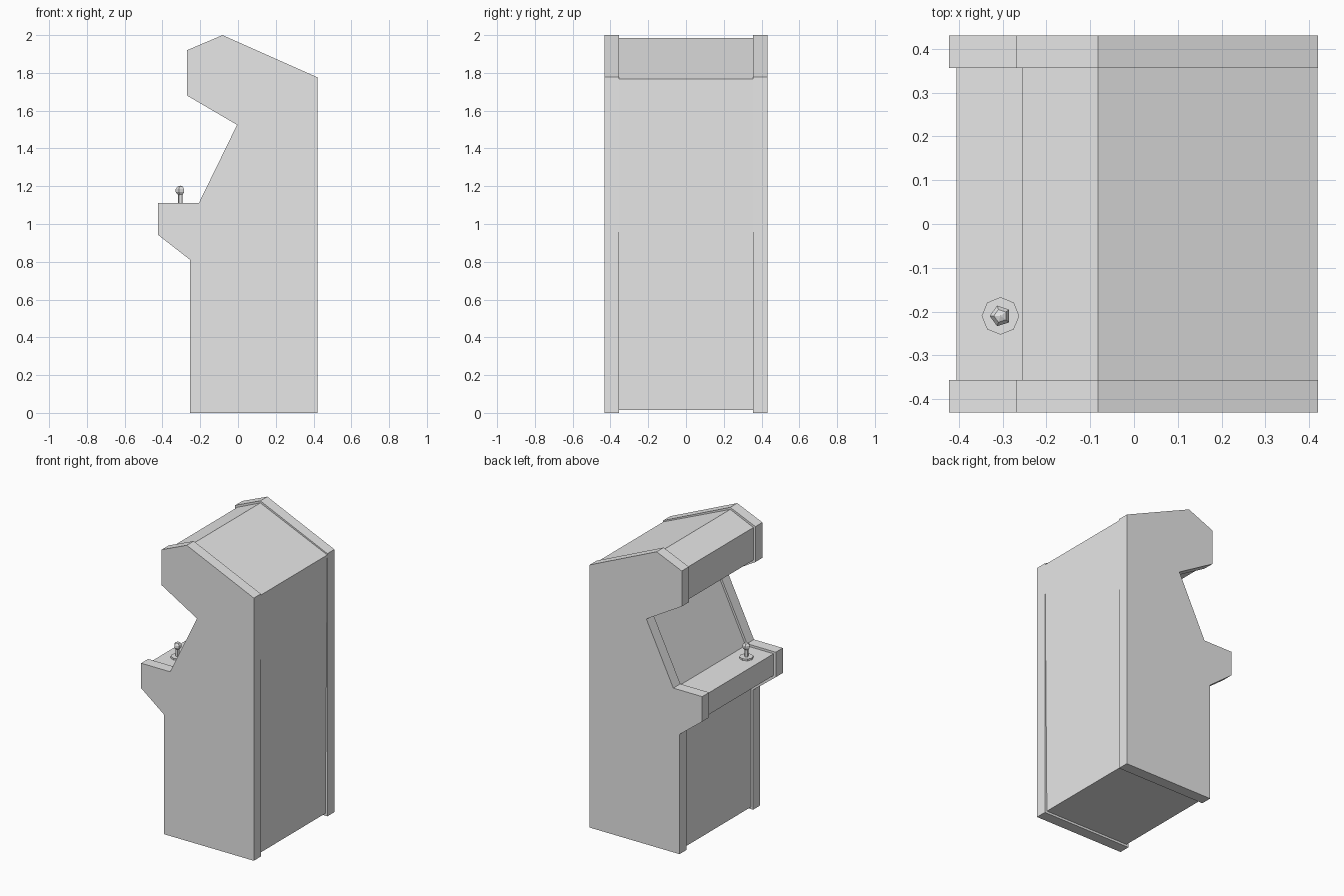
import bpy
import bmesh

cube = bpy.data.objects.get("Cube")
if cube:
    bpy.data.objects.remove(cube)

grey = bpy.data.materials.new("light_grey")
grey.use_nodes = True
grey.diffuse_color = (0.8, 0.8, 0.8, 1)
grey.node_tree.nodes["Principled BSDF"].inputs["Base Color"].default_value = grey.diffuse_color


def finish(name, bm):
    """Turn a bmesh into a flat-shaded object."""
    bmesh.ops.recalc_face_normals(bm, faces=bm.faces)
    mesh = bpy.data.meshes.new(name)
    bm.to_mesh(mesh)
    bm.free()
    mesh.materials.append(grey)
    obj = bpy.data.objects.new(name, mesh)
    bpy.context.collection.objects.link(obj)
    return obj


def slab(name, outline, y0, y1):
    """Extrude an (x, z) outline from y0 to y1."""
    bm = bmesh.new()
    face = bm.faces.new([bm.verts.new((x, y0, z)) for x, z in outline])
    grown = bmesh.ops.extrude_face_region(bm, geom=[face])["geom"]
    verts = [v for v in grown if isinstance(v, bmesh.types.BMVert)]
    bmesh.ops.translate(bm, verts=verts, vec=(0, y1 - y0, 0))
    return finish(name, bm)


def post(name, sides, radius, z0, z1, turn=0):
    """Upright prism centred on the joystick."""
    bm = bmesh.new()
    bmesh.ops.create_cone(bm, cap_ends=True, segments=sides, radius1=radius,
                          radius2=radius, depth=z1 - z0)
    obj = finish(name, bm)
    obj.location = (STICK_X, STICK_Y, (z0 + z1) / 2)
    obj.rotation_euler.z = turn
    return obj


INNER, OUTER = 0.356, 0.431
STICK_X, STICK_Y, DECK = -0.305, -0.21, 1.096

# Side panels: full cabinet silhouette
side = [(-0.253, 0), (0.42, 0), (0.42, 1.777), (-0.082, 2.0), (-0.27, 1.92),
        (-0.27, 1.68), (-0.005, 1.525), (-0.207, 1.111), (-0.423, 1.111),
        (-0.423, 0.942), (-0.253, 0.81)]
slab("right_side_panel", side, -OUTER, -INNER)
slab("left_side_panel", side, INNER, OUTER)

# Body: base, control deck, screen, marquee and roof, set in from the panels
body = [(-0.238, 0.015), (0.404, 0.015), (0.419, 1.768), (-0.082, 1.986),
        (-0.255, 1.91), (-0.255, 1.689), (0.013, 1.53), (-0.197, DECK),
        (-0.406, DECK), (-0.406, 0.949), (-0.238, 0.817)]
slab("cabinet_body", body, -INNER, INNER)

# Joystick
post("joystick_base", 8, 0.043, DECK - 0.004, DECK + 0.012)
post("joystick_shaft", 5, 0.013, DECK, 1.165)
ball = bmesh.new()
bmesh.ops.create_uvsphere(ball, u_segments=5, v_segments=5, radius=0.026)
knob = finish("joystick_knob", ball)
knob.location = (STICK_X, STICK_Y, 1.177)
knob.rotation_euler.z = 0.314  # one corner towards +y
